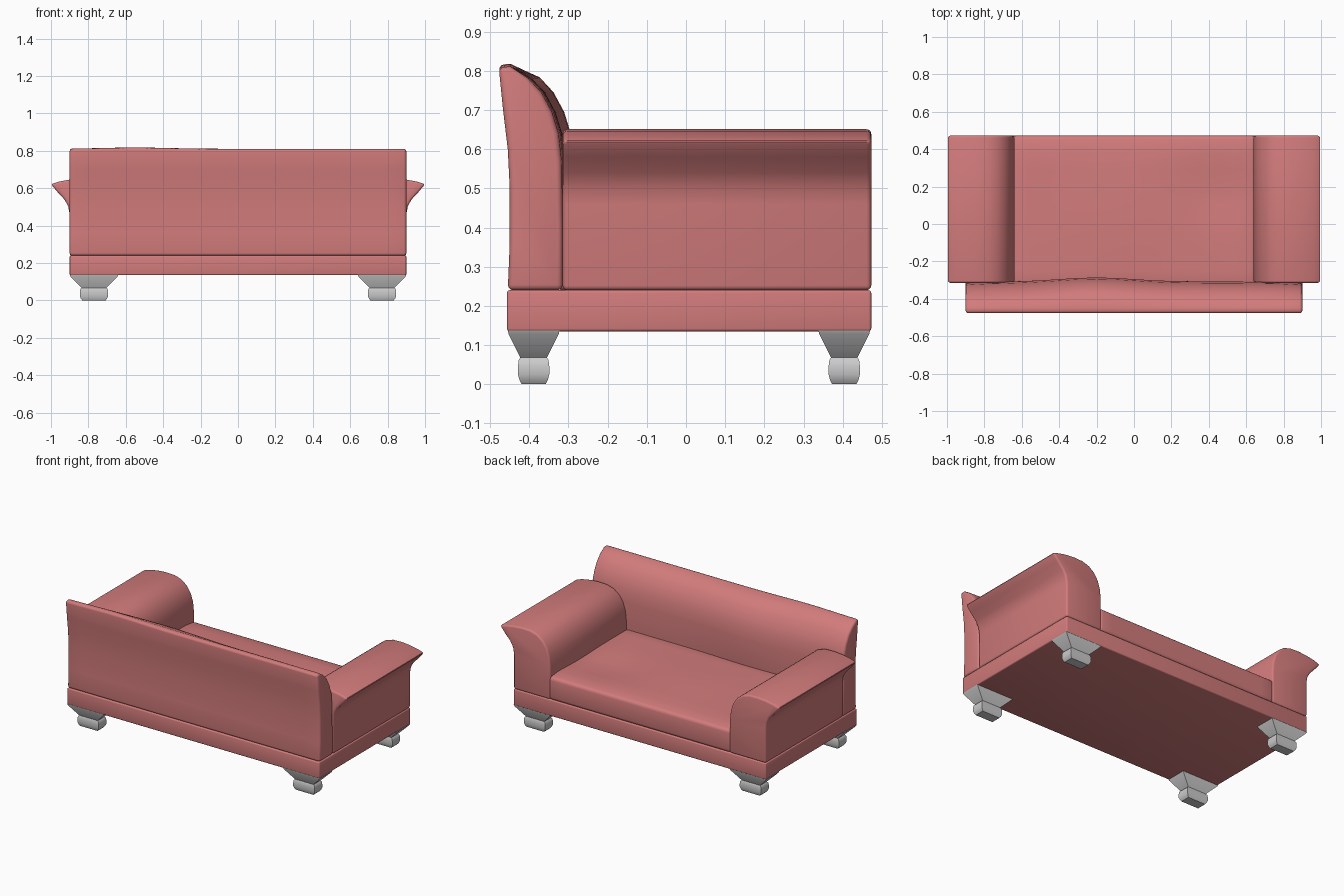
import bpy, bmesh, math
from mathutils import Vector

if "Cube" in bpy.data.objects:
    bpy.data.objects.remove(bpy.data.objects["Cube"])

fabric = bpy.data.materials.new("fabric")
fabric.diffuse_color = (0.65, 0.2, 0.2, 1)
fabric.use_nodes = True
fabric.node_tree.nodes["Principled BSDF"].inputs["Base Color"].default_value = fabric.diffuse_color


def finish(name, bm, bevel=0.0, limit=50, mat=None):
    """Soften the sharp edges, then turn the bmesh into a smooth object."""
    bmesh.ops.recalc_face_normals(bm, faces=bm.faces)
    if bevel:
        sharp = [e for e in bm.edges if e.calc_face_angle(0) > math.radians(limit)]
        bmesh.ops.bevel(bm, geom=sharp, offset=bevel, segments=3, profile=0.5,
                        affect='EDGES', clamp_overlap=True)
    me = bpy.data.meshes.new(name)
    bm.to_mesh(me)
    bm.free()
    ob = bpy.data.objects.new(name, me)
    bpy.context.collection.objects.link(ob)
    if mat:
        me.materials.append(mat)
    bpy.ops.object.select_all(action='DESELECT')
    ob.select_set(True)
    bpy.context.view_layer.objects.active = ob
    bpy.ops.object.shade_smooth_by_angle(angle=math.radians(40))
    return ob


def loft(rings):
    """Skin a list of closed rings and cap both ends."""
    bm = bmesh.new()
    vs = [[bm.verts.new(p) for p in r] for r in rings]
    n = len(rings[0])
    for a, b in zip(vs, vs[1:]):
        for i in range(n):
            j = (i + 1) % n
            bm.faces.new((a[i], a[j], b[j], b[i]))
    bm.faces.new(vs[0])
    bm.faces.new(vs[-1])
    return bm


def bump(d, width):
    return math.exp(-(d / width) ** 2)


def spread(half, n):
    return [-half + 2 * half * i / n for i in range(n + 1)]


# base
Y0, Y1 = -0.457, 0.473
rect = [(Y0, 0.135), (Y1, 0.135), (Y1, 0.24), (Y0, 0.24)]
finish("base", loft([[Vector((x, y, z)) for y, z in rect] for x in (-0.9, 0.9)]),
       0.007, mat=fabric)

# seat cushion, gently uneven on top
seat = [(-0.33, 0.238), (Y1, 0.238), (Y1, 0.385)]
seat += [(0.38 - 0.71 * i / 8, 0.395) for i in range(9)]


def seat_point(x, y, z):
    if z > 0.39:
        z += 0.012 * bump(x + 0.1, 0.35) * bump(y, 0.3)
        z -= 0.018 * bump(x - 0.45, 0.2) * bump(y - 0.18, 0.15)
    return Vector((x, y, z))


finish("seat", loft([[seat_point(x, y, z) for y, z in seat] for x in spread(0.65, 14)]),
       0.02, mat=fabric)

# backrest, flared backwards at the top, fuller towards its middle
back = [(-0.455, 0.24), (-0.45, 0.36), (-0.45, 0.5), (-0.455, 0.6), (-0.467, 0.7),
        (-0.478, 0.809), (-0.448, 0.811), (-0.405, 0.782), (-0.37, 0.745),
        (-0.343, 0.695), (-0.326, 0.64), (-0.318, 0.57), (-0.315, 0.4), (-0.315, 0.24)]


def back_point(x, y, z):
    edge = 1 - abs(x / 0.9) ** 6
    if y > -0.44:
        y += edge * (0.010 + 0.022 * bump(x + 0.2, 0.28)) * min(1, (z - 0.24) / 0.2)
    if z > 0.75:
        z += 0.007 * bump(x + 0.55, 0.25)
    return Vector((x, y, z))


finish("backrest", loft([[back_point(x, y, z) for y, z in back] for x in spread(0.9, 18)]),
       0.014, mat=fabric)

# arms with a flared outer lip
arm = [(0.64, 0.24), (0.64, 0.45), (0.646, 0.51), (0.662, 0.56), (0.69, 0.603),
       (0.73, 0.634), (0.78, 0.649), (0.84, 0.651), (0.9, 0.646), (0.955, 0.636),
       (1.0, 0.622), (0.965, 0.58), (0.928, 0.54), (0.908, 0.505), (0.9, 0.46), (0.9, 0.24)]
for side, label in ((-1, "left"), (1, "right")):
    rings = [[Vector((side * x, y, z)) for x, z in arm] for y in (-0.315, 0.473)]
    finish(label + "_arm", loft(rings), 0.012, 70, fabric)

# feet: tapered block on a rounded pad (z, half width, half depth)
levels = [(0.137, 0.13, 0.066), (0.128, 0.126, 0.064), (0.068, 0.066, 0.034),
          (0.062, 0.073, 0.038), (0.045, 0.076, 0.040), (0.025, 0.076, 0.040),
          (0.010, 0.070, 0.036), (0.0, 0.062, 0.031)]
for sx, lx in ((-1, "left"), (1, "right")):
    for cy, ly in ((-0.389, "front"), (0.404, "rear")):
        rings = [[Vector((sx * 0.77 + a * w, cy + b * d, z))
                  for a, b in ((-1, -1), (1, -1), (1, 1), (-1, 1))] for z, w, d in levels]
        finish(f"{ly}_{lx}_foot", loft(rings))
